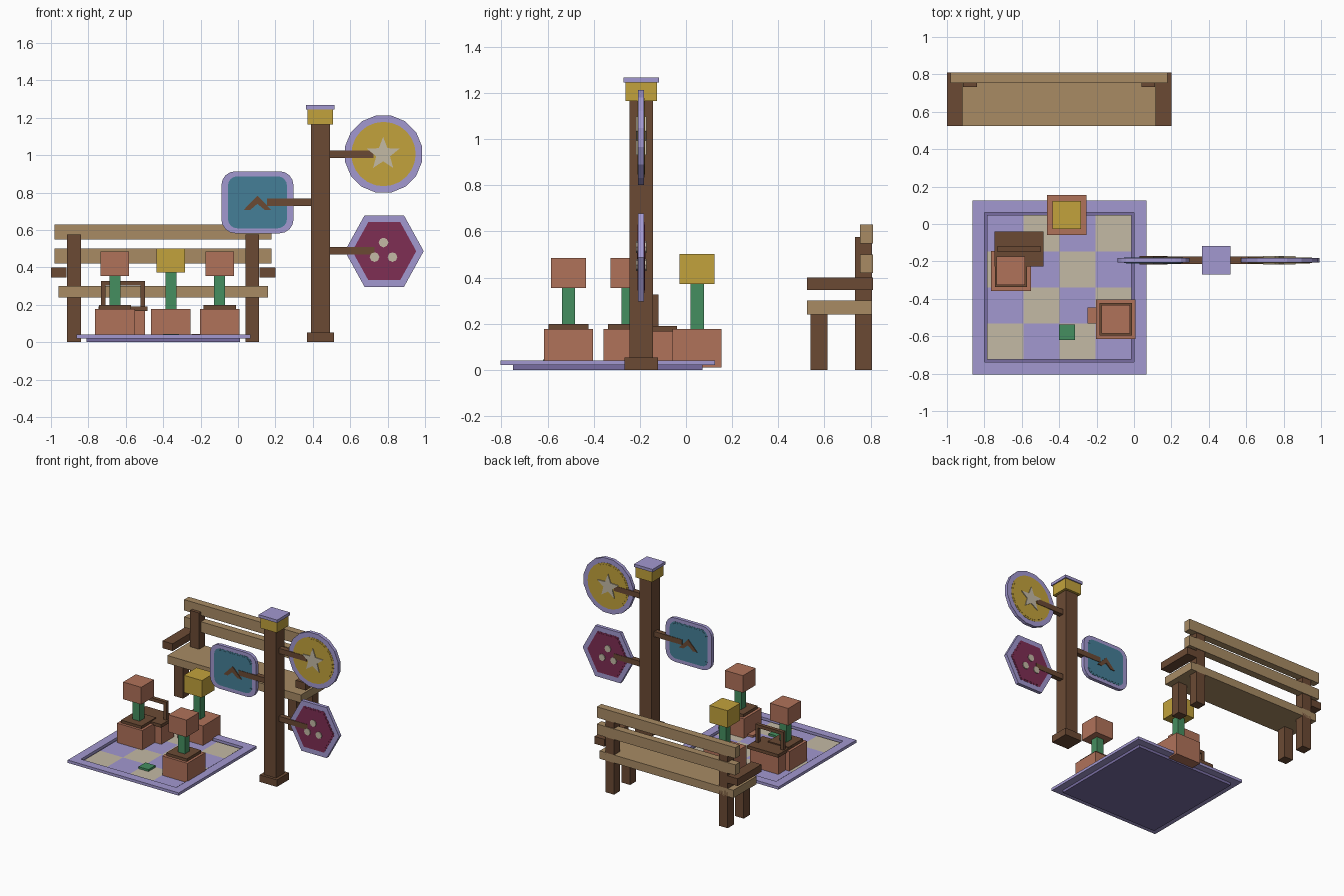
import bpy, bmesh, math

cube = bpy.data.objects.get("Cube")
if cube:
    bpy.data.objects.remove(cube, do_unlink=True)


def material(name, hex_code):
    rgb = [int(hex_code[i:i + 2], 16) / 255 for i in (0, 2, 4)]
    col = [c / 12.92 if c < 0.04 else ((c + 0.055) / 1.055) ** 2.4 for c in rgb] + [1]
    m = bpy.data.materials.new(name)
    m.use_nodes = True
    m.diffuse_color = col
    m.node_tree.nodes["Principled BSDF"].inputs["Base Color"].default_value = col
    return m


BROWN = material("dark wood", "6B4A34")
TAN = material("light wood", "A88B64")
LAVENDER = material("lavender", "A298D0")
PURPLE = material("muted purple", "786DA2")
CLAY = material("terracotta", "B0725A")
YELLOW = material("mustard", "C2A23C")
GREEN = material("leaf green", "458F60")
BLUE = material("teal blue", "457F97")
PLUM = material("plum", "7E2E54")
PALE = material("pale stone", "C4BAA5")


def finish(name, bm, mat):
    bmesh.ops.recalc_face_normals(bm, faces=bm.faces)
    me = bpy.data.meshes.new(name)
    bm.to_mesh(me)
    bm.free()
    me.materials.append(mat)
    ob = bpy.data.objects.new(name, me)
    bpy.context.collection.objects.link(ob)
    return ob


def box(name, mat, xs, ys, zs):
    """Box between pairs of limits."""
    bm = bmesh.new()
    bmesh.ops.create_cube(bm, size=1)
    for v in bm.verts:
        v.co = [lim[0] if c < 0 else lim[1] for c, lim in zip(v.co, (xs, ys, zs))]
    return finish(name, bm, mat)


def around(c, half):
    return (c - half, c + half)


def block(name, mat, x, y, half, zs):
    """Square block around a centre."""
    return box(name, mat, around(x, half), around(y, half), zs)


def plate(name, mat, x, z, pts, half, y=-0.194):
    """Upright outline given thickness along y."""
    bm = bmesh.new()
    face = bm.faces.new([bm.verts.new((x + px, y - half, z + pz)) for px, pz in pts])
    ext = bmesh.ops.extrude_face_region(bm, geom=[face])["geom"]
    for v in ext:
        if isinstance(v, bmesh.types.BMVert):
            v.co.y += 2 * half
    return finish(name, bm, mat)


def ring(n, r, start=0.0, inner=None):
    pts = []
    for i in range(n):
        a = start + math.tau * i / n
        rad = inner if inner and i % 2 else r
        pts.append((rad * math.cos(a), rad * math.sin(a)))
    return pts


def rounded(hx, hz, r, steps=4):
    pts = []
    for q, (sx, sz) in enumerate([(1, 1), (-1, 1), (-1, -1), (1, -1)]):
        for i in range(steps + 1):
            a = math.pi / 2 * (q + i / steps)
            pts.append((sx * (hx - r) + r * math.cos(a), sz * (hz - r) + r * math.sin(a)))
    return pts


# Bench
box("bench_seat", TAN, (-0.96, 0.16), (0.525, 0.805), (0.24, 0.3))
for i, zs in enumerate([(0.42, 0.5), (0.548, 0.63)]):
    box(f"bench_back_slat_{i}", TAN, (-0.98, 0.18), (0.755, 0.81), zs)
for side, s in (("right", -1), ("left", 1)):
    x = -0.4 + s * 0.476
    box(f"bench_{side}_back_post", BROWN, around(x, 0.037), (0.732, 0.805), (0, 0.575))
    box(f"bench_{side}_front_leg", BROWN, around(x, 0.037), (0.54, 0.613), (0, 0.24))
    box(f"bench_{side}_armrest", BROWN, around(-0.4 + s * 0.558, 0.042), (0.525, 0.81), (0.345, 0.4))

# Signpost
PX, PY = 0.44, -0.194
block("post_base", BROWN, PX, PY, 0.072, (0, 0.053))
block("post", BROWN, PX, PY, 0.051, (0.053, 1.165))
block("post_collar", YELLOW, PX, PY, 0.069, (1.165, 1.245))
block("post_cap", LAVENDER, PX, PY, 0.077, (1.245, 1.267))
for name, xs, z in (("upper", (0.48, 0.725), 1.005), ("middle", (0.155, 0.4), 0.748),
                    ("lower", (0.48, 0.73), 0.49)):
    box(f"{name}_sign_arm", BROWN, xs, around(PY, 0.019), around(z, 0.02))


def sign(name, mat, x, z, outer, inner):
    """Rim plate with a stepped coloured panel on both sides."""
    plate(f"{name}_rim", LAVENDER, x, z, outer, 0.013)
    plate(f"{name}_panel", mat, x, z, inner, 0.0145)
    plate(f"{name}_panel_step", mat, x, z, [(a * 0.93, b * 0.93) for a, b in inner], 0.016)


sign("round_sign", YELLOW, 0.778, 1.006, ring(16, 0.21, math.pi / 16), ring(24, 0.172))
plate("star", PALE, 0.776, 1.006, ring(10, 0.092, math.pi / 2, 0.039), 0.022)
hexagon = [(a, b * 1.045) for a, b in ring(6, 0.211)]
sign("hexagon_sign", PLUM, 0.782, 0.487, hexagon, [(a * 0.81, b * 0.81) for a, b in hexagon])
for i, (dx, dz) in enumerate([(0, 0.046), (-0.048, -0.032), (0.048, -0.032)]):
    plate(f"dot_{i}", PALE, 0.778 + dx, 0.487 + dz, ring(8, 0.026), 0.022)
sign("rounded_sign", BLUE, 0.104, 0.748, rounded(0.193, 0.166, 0.075), rounded(0.158, 0.139, 0.05))
chevron = [(-0.075, -0.042), (0, 0.036), (0.075, -0.042), (0.04, -0.042), (0, -0.008), (-0.04, -0.042)]
plate("chevron", BROWN, 0.104, 0.748, chevron, 0.022)

# Mat with raised border and checkered tiles
RX, RY, OUT, IN = -0.399, -0.339, 0.465, 0.4
block("mat_base", PURPLE, RX, RY, 0.41, (0, 0.021))
mid = (OUT + IN) / 2
w = (OUT - IN) / 2
for s in (-1, 1):
    box(f"mat_border_x_{s}", LAVENDER, around(RX + s * mid, w), around(RY, OUT), (0.02, 0.041))
    box(f"mat_border_y_{s}", LAVENDER, around(RX, IN), around(RY + s * mid, w), (0.02, 0.041))
T = 0.193
for i in range(4):
    for j in range(4):
        block(f"mat_tile_{i}_{j}", LAVENDER if (i + j) % 2 else PALE,
              RX + (i - 1.5) * T, RY + (j - 1.5) * T, T / 2, (0.015, 0.03))

# Small playing tiles
block("green_tile", GREEN, -0.358, -0.578, 0.042, (0.03, 0.045))
block("clay_tile", CLAY, -0.205, -0.49, 0.043, (0.03, 0.045))


# Potted block flowers
def flower(name, x, y, head, rim, z):
    block(f"{name}_pot", CLAY, x, y, 0.106, (0.01, 0.177))
    if rim:
        block(f"{name}_soil", BROWN, x, y, 0.086, (0.177, 0.198))
    block(f"{name}_stem", GREEN, x, y, 0.029, (0.177, z))
    block(f"{name}_head", head, x, y, 0.076, (z, z + 0.13))


flower("side_flower", -0.658, -0.251, CLAY, True, 0.355)
flower("front_flower", -0.098, -0.509, CLAY, True, 0.355)
flower("yellow_flower", -0.359, 0.048, YELLOW, False, 0.372)

# Basket with handle
BX, BY = -0.615, -0.133
box("basket", CLAY, around(BX, 0.118), around(BY, 0.075), (0.01, 0.166))
box("basket_lid", BROWN, around(BX, 0.13), around(BY, 0.093), (0.166, 0.19))
box("basket_handle_top", BROWN, around(BX, 0.117), around(BY, 0.014), (0.302, 0.326))
for s in (-1, 1):
    box(f"basket_handle_side_{s}", BROWN, around(BX + s * 0.105, 0.012), around(BY, 0.014), (0.19, 0.302))
